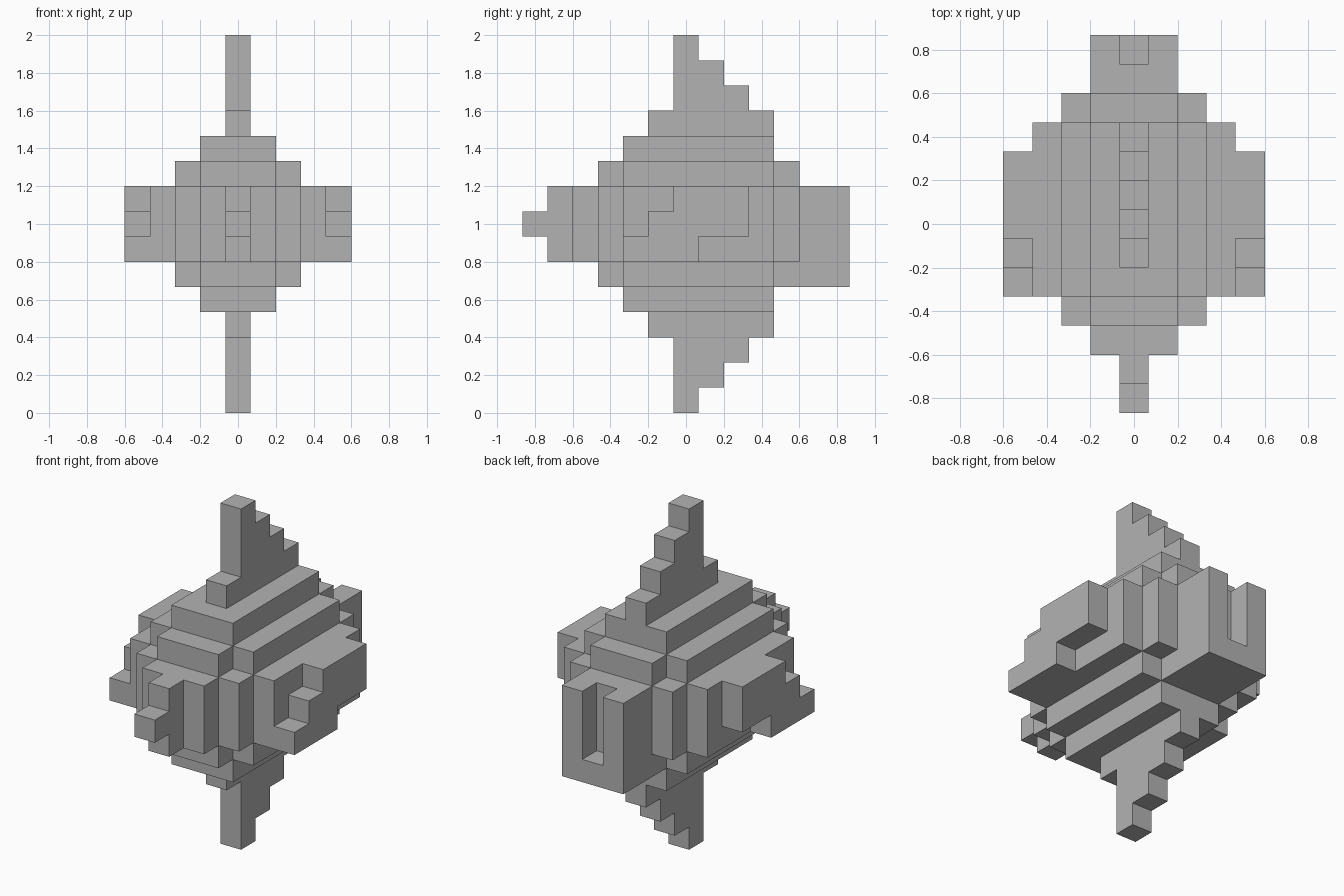
import bpy
import bmesh
from mathutils import Vector

default = bpy.data.objects.get("Cube")
if default:
    bpy.data.objects.remove(default, do_unlink=True)

HEIGHT = 15           # total height in blocks
BLOCK = 2 / HEIGHT    # size of one block

grey = bpy.data.materials.new("plain grey")
grey.use_nodes = True
colour = (0.45, 0.45, 0.45, 1)
grey.diffuse_color = colour
grey.node_tree.nodes["Principled BSDF"].inputs["Base Color"].default_value = colour


def prism(name, outline, low, high, axis="z"):
    """Extrude an outline, in blocks: (x, y) along z or (y, z) along x."""
    bm = bmesh.new()
    place = (lambda a, b, h: (a, b, h)) if axis == "z" else (lambda a, b, h: (h, a, b))
    face = bm.faces.new([bm.verts.new(Vector(place(a, b, low)) * BLOCK) for a, b in outline])
    top = bmesh.ops.extrude_face_region(bm, geom=[face])["geom"]
    moved = [v for v in top if isinstance(v, bmesh.types.BMVert)]
    bmesh.ops.translate(bm, verts=moved, vec=Vector(place(0, 0, high - low)) * BLOCK)
    bmesh.ops.recalc_face_normals(bm, faces=bm.faces)
    mesh = bpy.data.meshes.new(name)
    bm.to_mesh(mesh)
    bm.free()
    mesh.materials.append(grey)
    obj = bpy.data.objects.new(name, mesh)
    bpy.context.collection.objects.link(obj)
    return obj


def mirrored(half):
    """Complete a right-hand outline across the centre line."""
    return half + [(-x, y) for x, y in reversed(half)]


# Wide stepped middle band of the body
prism("body_band", mirrored([(1.5, -4.5), (1.5, -3.5), (2.5, -3.5), (2.5, -2.5),
                             (3.5, -2.5), (3.5, 3.5), (2.5, 3.5), (2.5, 4.5)]), 6, 9)

# Steps and stair-shaped fins, repeated above and below the band
step = mirrored([(1.5, -3.5), (1.5, -2.5), (2.5, -2.5), (2.5, 3.5), (1.5, 3.5), (1.5, 4.5)])
cap = mirrored([(1.5, -2.5), (1.5, 3.5)])
fin = [(-1.5, 11), (3.5, 11), (3.5, 12), (2.5, 12), (2.5, 13), (1.5, 13), (1.5, 14),
       (0.5, 14), (0.5, 15), (-0.5, 15), (-0.5, 12), (-1.5, 12)]
prism("upper_step", step, 9, 10)
prism("upper_cap", cap, 10, 11)
prism("upper_fin", fin, -0.5, 0.5, "x")
prism("lower_step", step, 5, 6)
prism("lower_cap", cap, 4, 5)
prism("lower_fin", [(y, HEIGHT - z) for y, z in fin], -0.5, 0.5, "x")

# Hooked side plates
plate = [(-2.5, 6), (0.5, 6), (0.5, 7), (2.5, 7), (2.5, 9), (-0.5, 9),
         (-0.5, 8), (-1.5, 8), (-1.5, 7), (-2.5, 7)]
prism("left_side_plate", plate, 3.5, 4.5, "x")
prism("right_side_plate", plate, -4.5, -3.5, "x")

# Front nose with one block sticking out
prism("front_nose", [(-4.5, 6), (-4.5, 9), (-5.5, 9), (-5.5, 8), (-6.5, 8),
                     (-6.5, 7), (-5.5, 7), (-5.5, 6)], -0.5, 0.5, "x")

# Rear box: solid floor with a slotted block on top
prism("rear_box_floor", mirrored([(1.5, 4.5), (1.5, 6.5)]), 5, 6)
prism("rear_box_slotted", mirrored([(1.5, 4.5), (1.5, 6.5), (0.5, 6.5), (0.5, 5.5)]), 6, 9)
